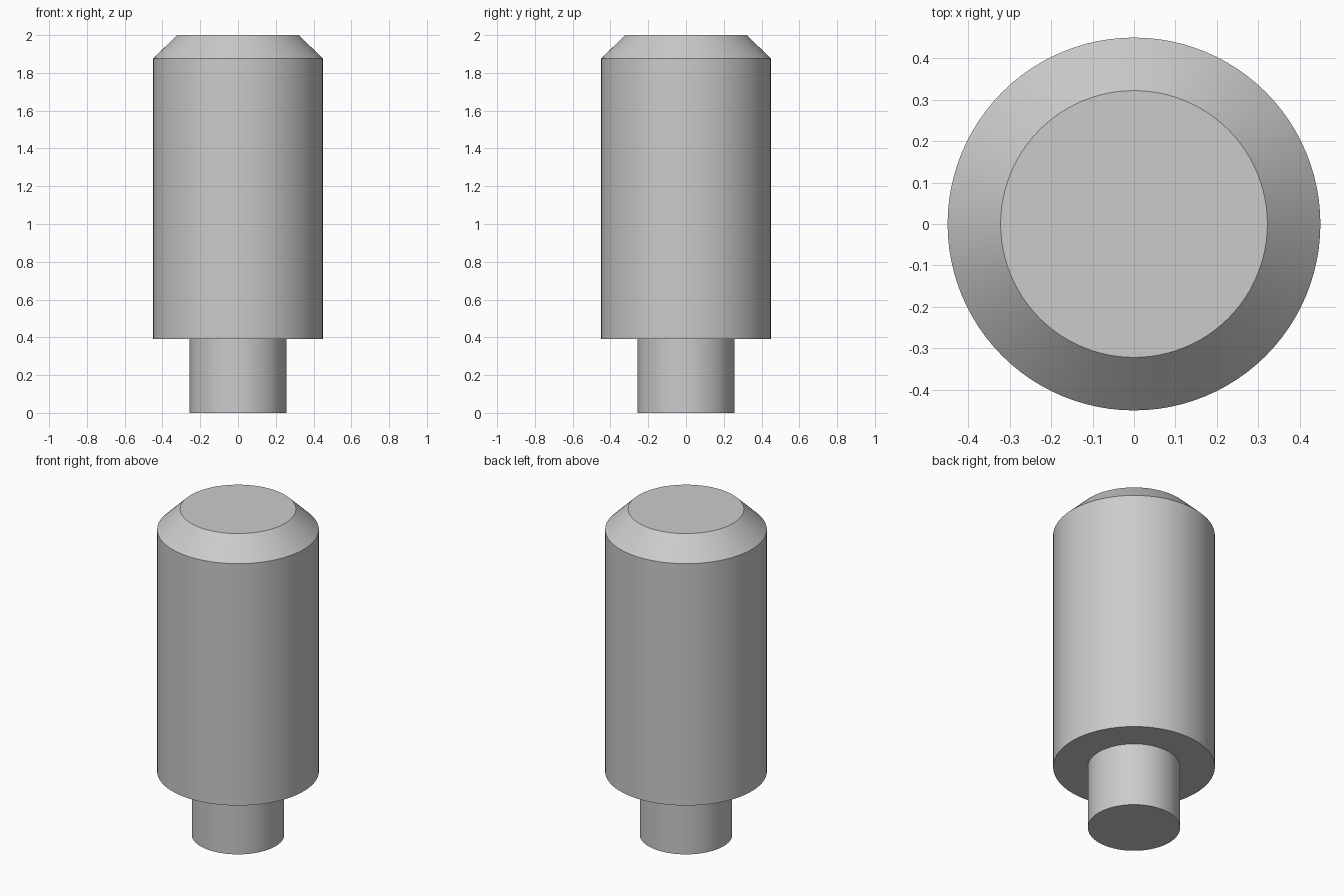
import bpy
import bmesh
import math

cube = bpy.data.objects.get("Cube")
if cube:
    bpy.data.objects.remove(cube, do_unlink=True)

SEGMENTS = 96

# Plain grey metal
metal = bpy.data.materials.new("grey_metal")
metal.use_nodes = True
grey = (0.6, 0.6, 0.6, 1)
metal.diffuse_color = grey
metal.node_tree.nodes["Principled BSDF"].inputs["Base Color"].default_value = grey


def lathe(name, profile):
    """Turn a closed (radius, z) profile about the z axis."""
    bm = bmesh.new()
    verts = [bm.verts.new((r, 0, z)) for r, z in profile]
    edges = [bm.edges.new(pair) for pair in zip(verts, verts[1:])]
    bmesh.ops.spin(bm, geom=verts + edges, cent=(0, 0, 0), axis=(0, 0, 1),
                   angle=math.tau, steps=SEGMENTS, use_duplicate=False)
    bmesh.ops.remove_doubles(bm, verts=bm.verts, dist=0.0001)
    bmesh.ops.holes_fill(bm, edges=bm.edges, sides=0)
    bmesh.ops.recalc_face_normals(bm, faces=bm.faces)
    mesh = bpy.data.meshes.new(name)
    bm.to_mesh(mesh)
    bm.free()
    mesh.materials.append(metal)
    obj = bpy.data.objects.new(name, mesh)
    bpy.context.collection.objects.link(obj)
    bpy.ops.object.select_all(action="DESELECT")
    obj.select_set(True)
    bpy.context.view_layer.objects.active = obj
    bpy.ops.object.shade_smooth_by_angle(angle=math.radians(30))
    return obj


# Stepped pin: narrow shank, shoulder, wide body and chamfered top
lathe("stepped_pin", [(0.257, 0), (0.257, 0.39), (0.45, 0.39),
                      (0.45, 1.875), (0.322, 2)])
